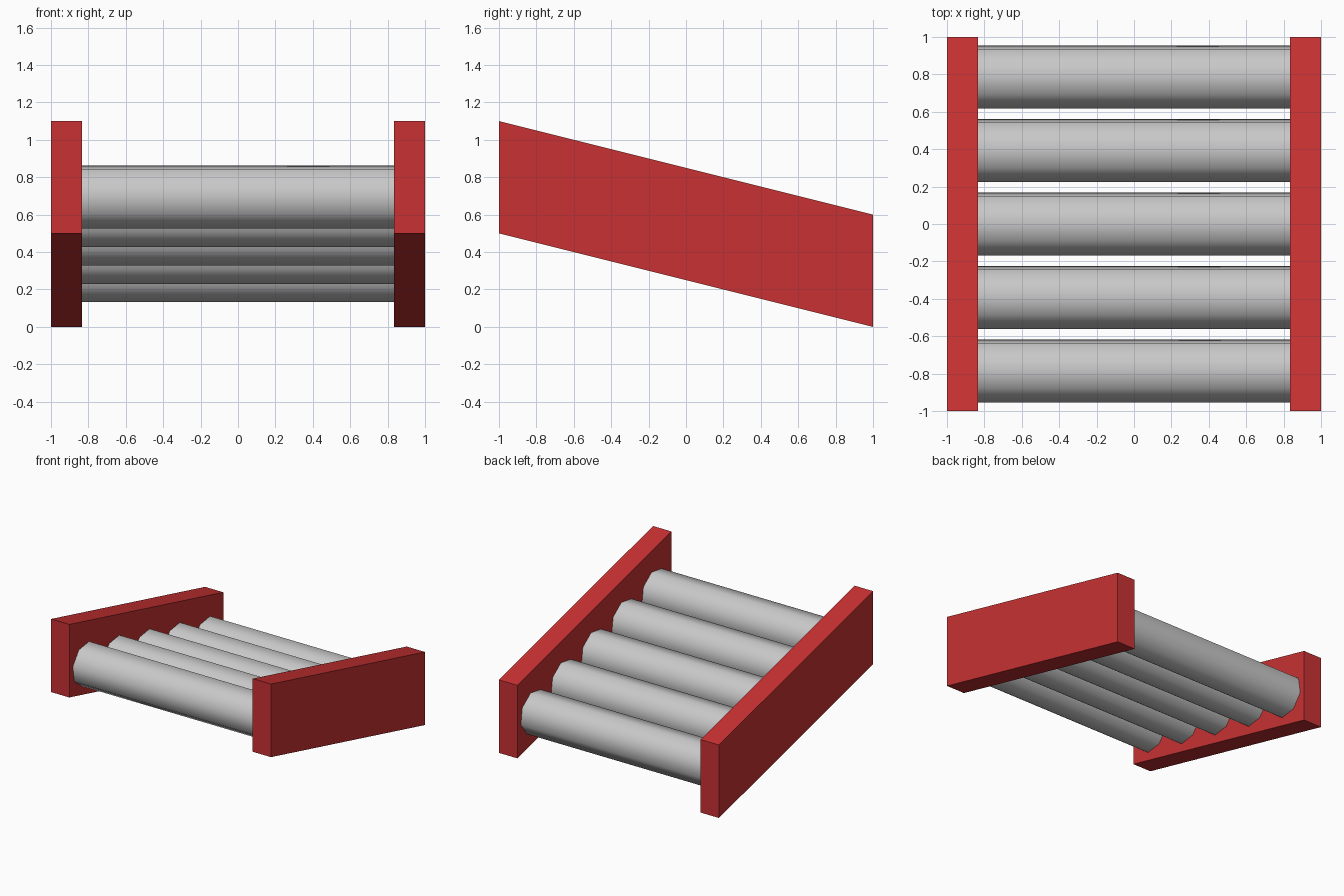
import bpy, math

if "Cube" in bpy.data.objects:
    bpy.data.objects.remove(bpy.data.objects["Cube"])

def material(name, rgb):
    m = bpy.data.materials.new(name)
    m.diffuse_color = (*rgb, 1)
    m.use_nodes = True
    m.node_tree.nodes["Principled BSDF"].inputs["Base Color"].default_value = m.diffuse_color
    return m

red = material("red paint", (0.58, 0.031, 0.033))
grey = material("roller grey", (0.58, 0.58, 0.58))
SLOPE = 0.25

def prism(name, profile, x0, x1, mat, smooth=False):
    """Extrude a (y, z) profile, listed counter-clockwise seen from +x, along x."""
    n = len(profile)
    verts = [(x, y, z) for x in (x0, x1) for y, z in profile]
    faces = [(i, (i + 1) % n, n + (i + 1) % n, n + i) for i in range(n)]
    faces = [f[::-1] for f in faces]
    faces += [tuple(range(n))[::-1], tuple(range(n, 2 * n))]
    me = bpy.data.meshes.new(name)
    me.from_pydata(verts, [], faces)
    me.materials.append(mat)
    if smooth:
        # smooth sides, sharp flat ends
        for p in me.polygons:
            p.use_smooth = len(p.vertices) == 4
        for e in me.edges:
            a, b = e.vertices
            e.use_edge_sharp = (a < n) == (b < n)
    ob = bpy.data.objects.new(name, me)
    bpy.context.collection.objects.link(ob)
    return ob

# Sloping side rails
rail = [(-1, 0.5), (1, 0.0), (1, 0.6), (-1, 1.1)]
prism("left_rail", rail, -1, -0.833, red)
prism("right_rail", rail, 0.833, 1, red)

# Five eight-sided rollers, tilted with the slope
radius, tilt = 0.174, -math.atan(SLOPE)
for i in range(5):
    cy = (i - 2) * 0.393
    cz = 0.4975 - SLOPE * cy
    ring = [(cy + radius * math.cos(tilt + k * math.pi / 4),
             cz + radius * math.sin(tilt + k * math.pi / 4)) for k in range(8)]
    prism(f"roller_{i + 1}", ring, -0.833, 0.833, grey, smooth=True)
